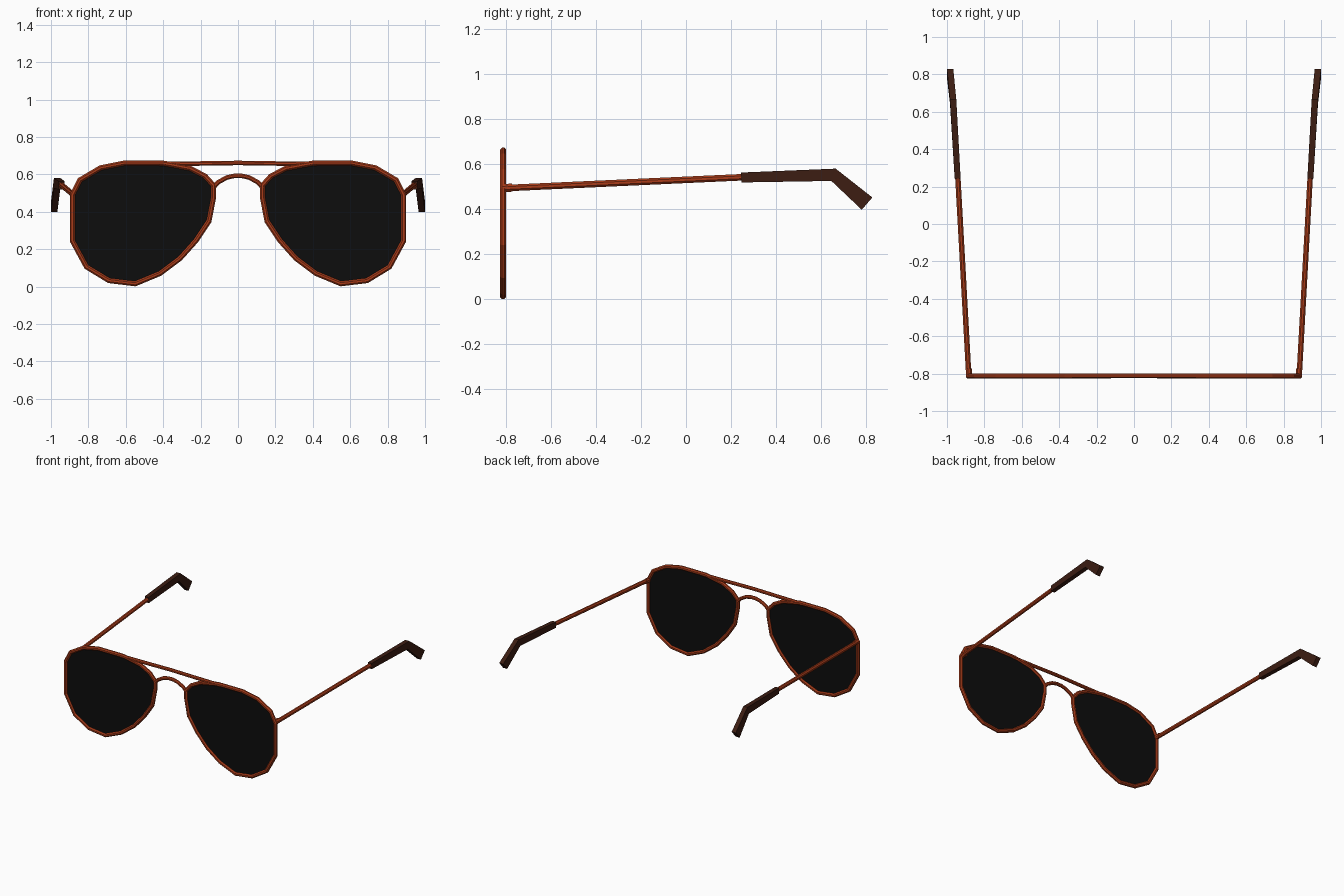
import bpy, bmesh, math
from mathutils import Vector

if "Cube" in bpy.data.objects:
    bpy.data.objects.remove(bpy.data.objects["Cube"])


def material(name, rgb):
    m = bpy.data.materials.new(name)
    m.diffuse_color = (*rgb, 1)
    m.use_nodes = True
    m.node_tree.nodes["Principled BSDF"].inputs["Base Color"].default_value = m.diffuse_color
    return m


COPPER = material("copper_frame", (0.40, 0.045, 0.010))
BROWN = material("dark_brown", (0.045, 0.012, 0.006))
BLACK = material("dark_lens", (0.004, 0.004, 0.004))


def finish(name, bm, mat, mirror):
    bmesh.ops.recalc_face_normals(bm, faces=bm.faces[:])
    me = bpy.data.meshes.new(name)
    bm.to_mesh(me)
    bm.free()
    me.materials.append(mat)
    ob = bpy.data.objects.new(name, me)
    bpy.context.collection.objects.link(ob)
    if mirror:
        ob.modifiers.new("Mirror", 'MIRROR')
    return ob


def sweep(name, path, sizes, axis, mat, sides=8, closed=False, mirror=True):
    """Mitred sweep; sizes holds (half width in path plane, half width along axis)."""
    bm = bmesh.new()
    path = [Vector(p) for p in path]
    axis = Vector(axis)
    n = len(path)
    grow = 1 / math.cos(math.pi / sides)
    rings = []
    for i, p in enumerate(path):
        a = path[i - 1] if closed or i else None
        b = path[(i + 1) % n] if closed or i < n - 1 else None
        d1 = (p - a).normalized() if a else (b - p).normalized()
        d2 = (b - p).normalized() if b else d1
        t = (d1 + d2).normalized()
        side = t.cross(axis).normalized() / max(0.5, t.dot(d1))
        u, v = sizes[i] if isinstance(sizes, list) else (sizes, sizes)
        ring = []
        for k in range(sides):
            ang = 2 * math.pi * (k + 0.5) / sides
            ring.append(bm.verts.new(p + side * u * grow * math.cos(ang)
                                     + axis * v * grow * math.sin(ang)))
        rings.append(ring)
    for i in range(n if closed else n - 1):
        r, s = rings[i], rings[(i + 1) % n]
        for k in range(sides):
            j = (k + 1) % sides
            bm.faces.new((r[k], r[j], s[j], s[k]))
    if not closed:
        bm.faces.new(rings[0])
        bm.faces.new(rings[-1])
    return finish(name, bm, mat, mirror)


Y = -0.812
R = 0.0135

# Teardrop lens outline (x, z), right-hand side
outline = [(0.40, 0.66), (0.61, 0.66), (0.735, 0.635), (0.845, 0.57),
           (0.886, 0.49), (0.886, 0.245), (0.81, 0.105), (0.69, 0.032),
           (0.55, 0.015), (0.417, 0.07), (0.31, 0.15), (0.225, 0.245),
           (0.155, 0.35), (0.13, 0.48), (0.13, 0.54), (0.175, 0.59),
           (0.255, 0.632)]
sweep("lens_rim", [(x, Y, z) for x, z in outline], R, (0, 1, 0), COPPER, closed=True)

# Flat dark lens
bm = bmesh.new()
face = bm.faces.new([bm.verts.new((x, Y - 0.003, z)) for x, z in outline])
ext = bmesh.ops.extrude_face_region(bm, geom=[face])
bmesh.ops.translate(bm, vec=(0, 0.006, 0),
                    verts=[v for v in ext["geom"] if isinstance(v, bmesh.types.BMVert)])
finish("lens", bm, BLACK, True)

# Nose bridge arch and straight brow bar
half = [(0.135, 0.525), (0.107, 0.557), (0.06, 0.583), (0.02, 0.592)]
arch = [(-x, z) for x, z in half] + [(x, z) for x, z in reversed(half)]
sweep("nose_bridge", [(x, Y, z) for x, z in arch], 0.012, (0, 1, 0), COPPER, mirror=False)
bar = [(-0.42, 0.656), (-0.2, 0.658), (0, 0.661), (0.2, 0.658), (0.42, 0.656)]
sweep("brow_bar", [(x, Y, z) for x, z in bar], 0.012, (0, 1, 0), COPPER, mirror=False)

# Hinge, temple arm and ear tip
sweep("hinge", [(0.882, -0.815, 0.494), (0.881, -0.772, 0.496)],
      [(0.018, 0.016)] * 2, (1, 0, 0), COPPER)
sweep("temple_arm", [(0.884, -0.80, 0.494), (0.943, 0.27, 0.543)],
      0.0145, (1, 0, 0), COPPER)
sweep("ear_tip", [(0.943, 0.245, 0.541), (0.967, 0.655, 0.553), (0.983, 0.804, 0.425)],
      [(0.022, 0.016), (0.027, 0.017), (0.036, 0.017)], (1, 0, 0), BROWN, sides=4)
